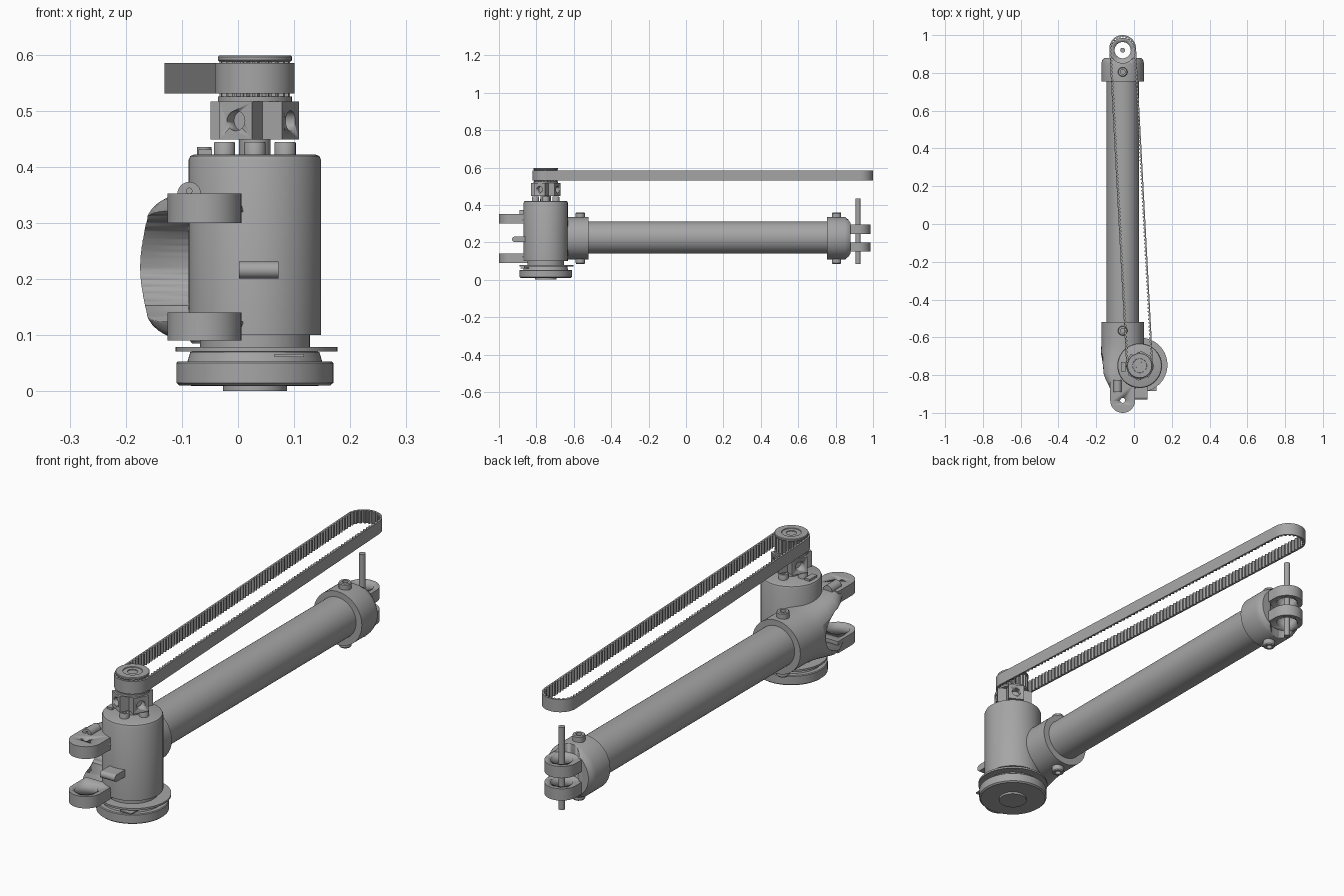
import bpy, bmesh
from math import sin, cos, pi, radians, atan2, hypot
from mathutils import Vector, Matrix

if "Cube" in bpy.data.objects:
    bpy.data.objects.remove(bpy.data.objects["Cube"])

grey = bpy.data.materials.new("machined grey")
grey.use_nodes = True
grey.diffuse_color = (0.38, 0.38, 0.38, 1)
grey.node_tree.nodes["Principled BSDF"].inputs["Base Color"].default_value = (0.38, 0.38, 0.38, 1)

ARM_X, ARM_Z = -0.06, 0.222      # tube axis
MX, MY = 0.03, -0.75             # motor axis
FRONT_Y, REAR_Y = -0.934, 0.92   # hinge axes


def finish(name, bm):
    bmesh.ops.recalc_face_normals(bm, faces=bm.faces)
    me = bpy.data.meshes.new(name)
    bm.to_mesh(me)
    bm.free()
    me.materials.append(grey)
    ob = bpy.data.objects.new(name, me)
    bpy.context.collection.objects.link(ob)
    bpy.ops.object.select_all(action='DESELECT')
    ob.select_set(True)
    bpy.context.view_layer.objects.active = ob
    bpy.ops.object.shade_smooth_by_angle(angle=radians(35))
    return ob


def loft(name, rings):
    """Skin a list of point rings and cap both ends."""
    bm = bmesh.new()
    loops = [[bm.verts.new(p) for p in r] for r in rings]
    n = len(loops[0])
    for a, b in zip(loops, loops[1:]):
        for i in range(n):
            j = (i + 1) % n
            bm.faces.new((a[i], a[j], b[j], b[i]))
    bm.faces.new(loops[0])
    bm.faces.new(loops[-1])
    return finish(name, bm)


def lathe(name, origin, profile, axis='Z', n=48):
    """Turn (radius, height) pairs around an axis through origin."""
    turn = {'Z': Matrix(), 'Y': Matrix.Rotation(-pi / 2, 4, 'X'),
            'X': Matrix.Rotation(pi / 2, 4, 'Y')}[axis]
    o = Vector(origin)
    return loft(name, [[o + turn @ Vector((r * cos(2 * pi * i / n), r * sin(2 * pi * i / n), h))
                        for i in range(n)] for r, h in profile])


def rod(name, origin, r, h0, h1, axis='Z', n=32):
    return lathe(name, origin, [(r, h0), (r, h1)], axis, n)


def prism(name, outline, z0, z1):
    return loft(name, [[(x, y, z) for x, y in outline] for z in (z0, z1)])


def box(name, x0, x1, y0, y1, z0, z1):
    return prism(name, [(x0, y0), (x1, y0), (x1, y1), (x0, y1)], z0, z1)


def cut(ob, *cutters):
    for c in cutters:
        c.hide_render = True
        mod = ob.modifiers.new("cut", 'BOOLEAN')
        mod.operation, mod.solver, mod.object = 'DIFFERENCE', 'EXACT', c
        bpy.context.view_layer.objects.active = ob
        bpy.ops.object.modifier_apply(modifier=mod.name)
        bpy.data.objects.remove(c)


def ear(name, yc, yb, z0, z1, hole, r=0.066):
    """Round-ended hinge plate running from the pivot yc back to yb."""
    s = 1 if yc > yb else -1
    pts = [(ARM_X + r * cos(pi * i / 24), yc + s * r * sin(pi * i / 24)) for i in range(25)]
    ob = prism(name, pts + [(ARM_X - r, yb), (ARM_X + r, yb)], z0, z1)
    cut(ob, rod("cutter", (ARM_X, yc, 0), hole, z0 - 0.02, z1 + 0.02))


# Long tube
rod("arm_tube", (ARM_X, 0, ARM_Z + 0.003), 0.086, -0.6, 0.8, 'Y', 64)

# Front bracket: round collar blending into a tall hinge body
sections = [(-0.52, 0.113, 0.113, 2), (-0.63, 0.113, 0.113, 2), (-0.68, 0.114, 0.115, 2.2),
            (-0.74, 0.116, 0.122, 2.7), (-0.79, 0.112, 0.128, 3.5), (-0.82, 0.1, 0.13, 4),
            (-0.85, 0.08, 0.13, 5), (-0.88, 0.066, 0.13, 6)]


def oval(y, w, h, e, n=64):
    out = []
    for i in range(n):
        c, s = cos(2 * pi * i / n), sin(2 * pi * i / n)
        k = (abs(c) ** e + abs(s) ** e) ** (-1 / e)
        out.append((ARM_X + w * c * k, y, ARM_Z + h * s * k))
    return out


bracket = loft("front_bracket", [oval(*s) for s in sections])
scoop = rod("cutter", (0, 0, 0), 1, -0.3, 0.3, 'X', 48)
scoop.scale = (1, 0.17, 0.098)
scoop.location = (ARM_X, -0.86, ARM_Z)
bpy.context.view_layer.update()
cut(bracket, scoop, box("cutter", -0.4, 0.3, -1.1, -0.85, 0.14, 0.3))
ear("front_ear_lower", FRONT_Y, -0.84, 0.09, 0.14, 0.045)
ear("front_ear_upper", FRONT_Y, -0.84, 0.3, 0.352, 0.013)

# Rear bracket with clevis and pin
rear = lathe("rear_bracket", (ARM_X, 0, ARM_Z),
             [(0.113, 0.755), (0.113, 0.85), (0.108, 0.868), (0.098, 0.88)], 'Y', 64)
cut(rear, rod("cutter", (ARM_X, REAR_Y, 0), 0.068, 0.1, 0.35))
for label, z in (("lower", 0.15), ("upper", 0.245)):
    ear("rear_ear_" + label, REAR_Y, 0.84, z, z + 0.05, 0.043)
rod("hinge_pin", (ARM_X, REAR_Y, 0), 0.013, 0.085, 0.435)

# Clamp screws through both collars
for label, y in (("front", -0.565), ("rear", 0.805)):
    for side, s in (("top", 1), ("bottom", -1)):
        lathe(f"{label}_clamp_screw_{side}", (ARM_X, y, ARM_Z),
              [(0.025, s * 0.09), (0.025, s * 0.133), (0.022, s * 0.137),
               (0.012, s * 0.137), (0.012, s * 0.12)], n=24)

# Motor housing with lower neck, turntable flange and base disc
housing = lathe("motor_housing", (MX, MY, 0),
                [(0.118, 0.1), (0.118, 0.412), (0.115, 0.419), (0.108, 0.422)], n=64)
lathe("lower_neck", (MX, MY, 0), [(0.098, 0.075), (0.098, 0.11)])
lathe("thin_flange", (MX + 0.003, MY + 0.004, 0), [(0.144, 0.071), (0.144, 0.079)], n=64)
lathe("base_disc", (MX, MY, 0),
      [(0.057, 0), (0.057, 0.009), (0.134, 0.01), (0.14, 0.015), (0.14, 0.05), (0.137, 0.053),
       (0.12, 0.053), (0.115, 0.07), (0.1, 0.072)], n=64)
box("flange_tab", 0.065, 0.118, -0.885, -0.84, 0.061, 0.066)
box("housing_top_tab", -0.07, -0.046, -0.78, -0.73, 0.405, 0.431)

# Flattened front connector and small cross bolt
plug = rod("front_connector", (0.037, -0.915, 0.216), 0.015, -0.035, 0.035, 'X', 24)
box("front_connector_stem", 0.002, 0.072, -0.915, -0.85, 0.201, 0.231)
bolt = rod("ear_cross_bolt", (-0.087, 0, 0.352), 0.021, -0.89, -0.825, 'Y', 24)
cut(bolt, rod("cutter", (-0.087, 0, 0.357), 0.005, -0.92, -0.86, 'Y', 16))

# Screws on top of the motor
for i in range(4):
    a = i * pi / 2
    lathe(f"motor_screw_{i + 1}", (MX + 0.054 * cos(a), MY + 0.054 * sin(a), 0),
          [(0.019, 0.41), (0.019, 0.442), (0.018, 0.444), (0.009, 0.444), (0.009, 0.43)], n=24)

# Cross-shaped shaft coupling with four side holes
L, W = 0.072, 0.033
cross = []
for i in range(4):
    turn = Matrix.Rotation(radians(-28 + 90 * i), 2)
    cross += [Vector((MX, MY)) + turn @ Vector(p) for p in ((L, -W), (L, W), (W, W))]
coupling = prism("shaft_coupling", cross, 0.449, 0.516)
for i in range(4):
    drill = rod("cutter", (0, 0, 0), 0.018, 0.045, 0.1, 'X', 24)
    drill.location = (MX, MY, 0.482)
    drill.rotation_euler.z = radians(-28 + 90 * i)
    bpy.context.view_layer.update()
    cut(coupling, drill)
rod("motor_shaft", (MX, MY, 0), 0.028, 0.41, 0.52)

# Toothed pulley between two flanges
TEETH = 20
gear = []
for i in range(TEETH * 4):
    r = 0.063 if i % 4 < 2 else 0.056
    a = 2 * pi * i / (TEETH * 4)
    gear.append((MX + r * cos(a), MY + r * sin(a)))
prism("pulley_teeth", gear, 0.52, 0.592)
lathe("pulley_lower_flange", (MX, MY, 0), [(0.066, 0.516), (0.066, 0.525)])
lathe("pulley_upper_flange", (MX, MY, 0),
      [(0.064, 0.588), (0.066, 0.59), (0.066, 0.596), (0.064, 0.598), (0.038, 0.598),
       (0.037, 0.595), (0.02, 0.595), (0.019, 0.575)])

# Timing belt: a racetrack loop with teeth on the inside
R = 0.071
start, end = Vector((MX, MY)), Vector((ARM_X, 1 - R))
run = end - start
span, heading = run.length, atan2(run.y, run.x)
arc = pi * R
total = 2 * (span + arc)


def belt_point(s, depth):
    half, s = divmod(s, span + arc)
    o, h = (start, heading) if half == 0 else (end, heading + pi)
    d = Vector((cos(h), sin(h)))
    if s < span:
        return o + d * s + Vector((d.y, -d.x)) * (R - depth)
    a = h - pi / 2 + (s - span) / R
    return o + d * span + Vector((cos(a), sin(a))) * (R - depth)


bm = bmesh.new()
N = 190 * 4
rows = []
for i in range(N):
    s = total * i / N
    depth = 0.013 if i % 4 < 2 else 0.006
    o, q = belt_point(s, 0), belt_point(s, depth)
    rows.append([bm.verts.new((p.x, p.y, z)) for p, z in
                 ((o, 0.531), (o, 0.585), (q, 0.585), (q, 0.531))])
for i in range(N):
    a, b = rows[i], rows[(i + 1) % N]
    for k in range(4):
        m = (k + 1) % 4
        bm.faces.new((a[k], a[m], b[m], b[k]))
finish("timing_belt", bm)
